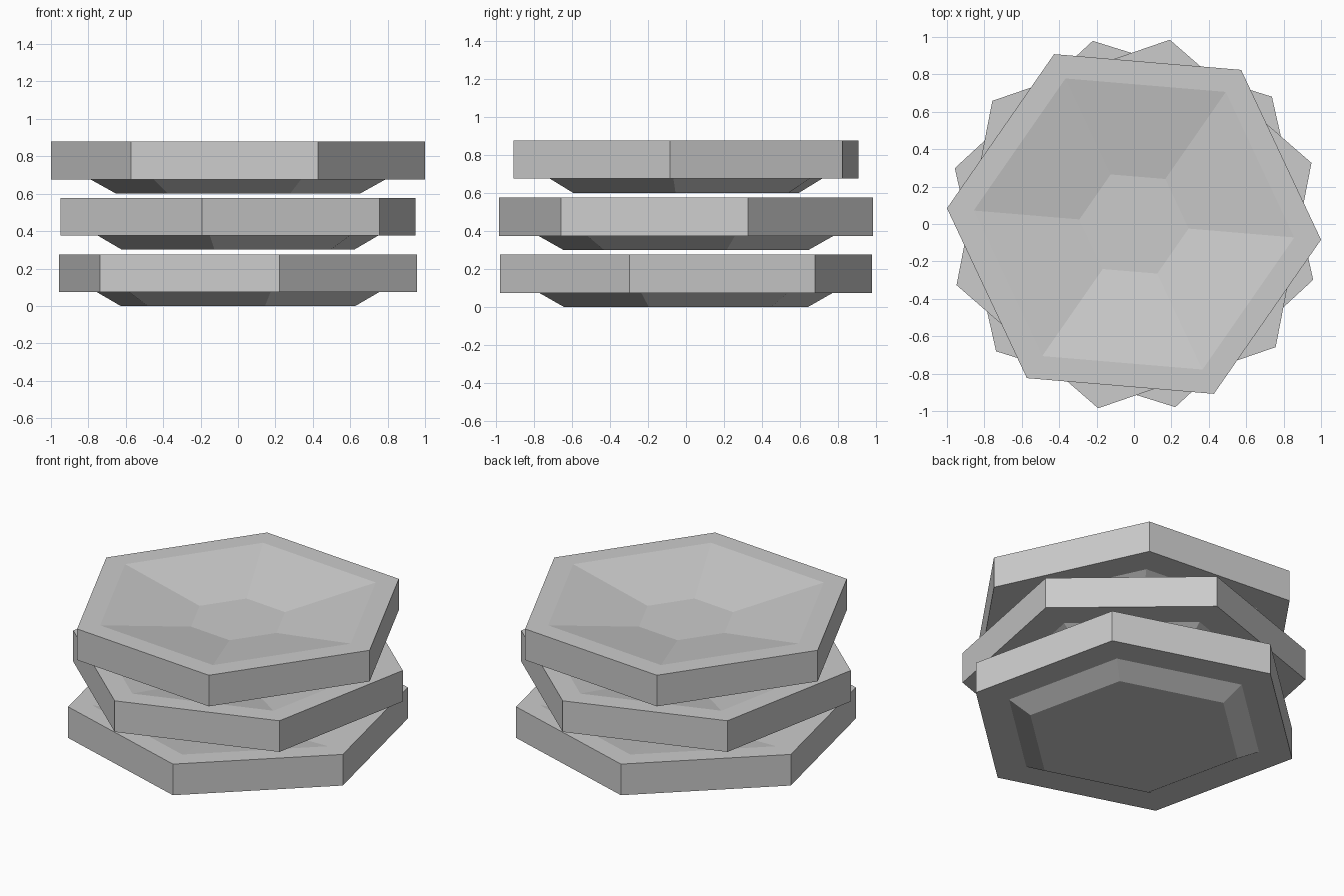
import bpy, bmesh
from math import cos, sin, radians

if "Cube" in bpy.data.objects:
    bpy.data.objects.remove(bpy.data.objects["Cube"])

R = 1.0035
# (radius fraction, height) rings from the foot up over the rim and into the dish
PROFILE = [(0.655, 0.0), (0.79, 0.075), (1.0, 0.075),
           (1.0, 0.276), (0.857, 0.276), (0.292, 0.176)]


def hex_plate(name, z, angle):
    bm = bmesh.new()
    rings = []
    for f, h in PROFILE:
        rings.append([bm.verts.new((R * f * cos(radians(angle + 60 * i)),
                                    R * f * sin(radians(angle + 60 * i)),
                                    z + h)) for i in range(6)])
    for a, b in zip(rings, rings[1:]):
        for i in range(6):
            j = (i + 1) % 6
            bm.faces.new((a[i], a[j], b[j], b[i]))
    bm.faces.new(rings[0][::-1])   # foot underside
    bm.faces.new(rings[-1])        # dish floor
    bmesh.ops.recalc_face_normals(bm, faces=bm.faces)
    mesh = bpy.data.meshes.new(name)
    bm.to_mesh(mesh)
    bm.free()
    bpy.context.collection.objects.link(bpy.data.objects.new(name, mesh))


# Stack of three twisted hexagonal plates
for name, z, angle in (("bottom_plate", 0.003, -17.3),
                       ("middle_plate", 0.304, 19.0),
                       ("top_plate", 0.605, -4.8)):
    hex_plate(name, z - 0.003, angle)
